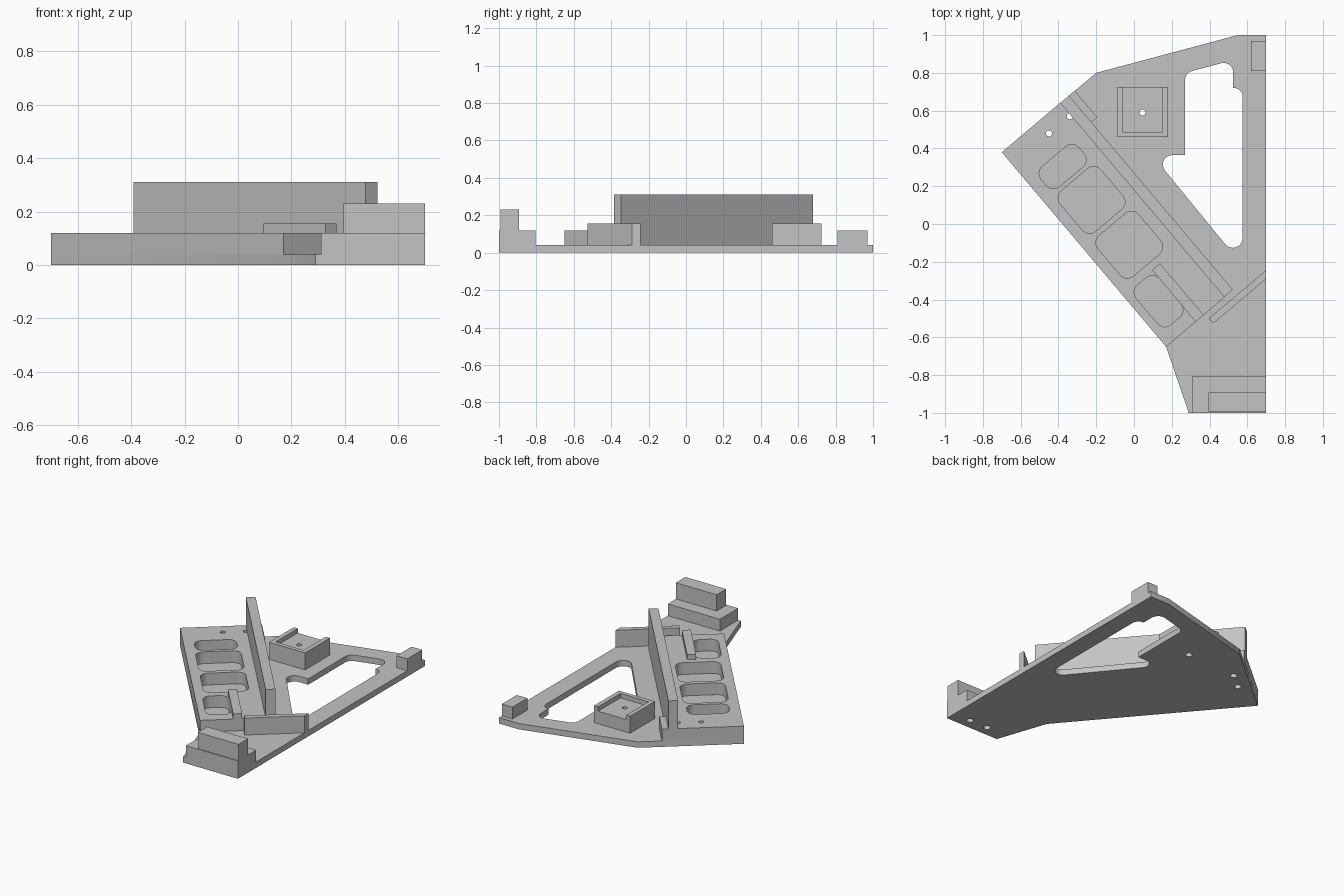
import bpy, bmesh, math
from mathutils import Vector

cube = bpy.data.objects.get("Cube")
if cube:
    bpy.data.objects.remove(cube, do_unlink=True)

grey = bpy.data.materials.new("plain grey")
grey.use_nodes = True
grey.diffuse_color = (0.55, 0.55, 0.55, 1)
grey.node_tree.nodes["Principled BSDF"].inputs["Base Color"].default_value = (0.55, 0.55, 0.55, 1)

BASE, DECK, LEDGE = 0.04, 0.12, 0.155
ORIGIN = Vector((-0.70, 0.38))
END = Vector((0.17, -0.65))
ALONG = (END - ORIGIN).normalized()
ACROSS = Vector((-ALONG.y, ALONG.x))
LENGTH = (END - ORIGIN).length


def slant(u, v):
    """Point in the frame of the slanted deck."""
    return ORIGIN + ALONG * u + ACROSS * v


def prism(name, pts, z0, z1):
    bm = bmesh.new()
    face = bm.faces.new([bm.verts.new((p[0], p[1], z0)) for p in pts])
    top = bmesh.ops.extrude_face_region(bm, geom=[face])
    verts = [g for g in top["geom"] if isinstance(g, bmesh.types.BMVert)]
    bmesh.ops.translate(bm, verts=verts, vec=(0, 0, z1 - z0))
    bmesh.ops.recalc_face_normals(bm, faces=bm.faces)
    mesh = bpy.data.meshes.new(name)
    bm.to_mesh(mesh)
    bm.free()
    mesh.materials.append(grey)
    ob = bpy.data.objects.new(name, mesh)
    bpy.context.collection.objects.link(ob)
    return ob


def box(name, x0, x1, y0, y1, z0, z1):
    return prism(name, [(x0, y0), (x1, y0), (x1, y1), (x0, y1)], z0, z1)


def slant_rect(u0, u1, v0, v1):
    return [slant(u0, v0), slant(u1, v0), slant(u1, v1), slant(u0, v1)]


def slant_box(name, u0, u1, v0, v1, z0, z1):
    return prism(name, slant_rect(u0, u1, v0, v1), z0, z1)


def fillet(pts, radii, steps=8):
    """Round each corner of a polygon by its own radius."""
    out = []
    for i, (p, r) in enumerate(zip(pts, radii)):
        p = Vector(p)
        if r == 0:
            out.append(p)
            continue
        a = (Vector(pts[i - 1]) - p).normalized()
        b = (Vector(pts[(i + 1) % len(pts)]) - p).normalized()
        half = a.angle(b) / 2
        centre = p + (a + b).normalized() * r / math.sin(half)
        start = p + a * r / math.tan(half) - centre
        stop = p + b * r / math.tan(half) - centre
        sweep = math.atan2(start.x * stop.y - start.y * stop.x, start.dot(stop))
        for k in range(steps + 1):
            t = sweep * k / steps
            c, s = math.cos(t), math.sin(t)
            out.append(centre + Vector((start.x * c - start.y * s, start.x * s + start.y * c)))
    return out


def circle(x, y, r, n=24):
    return [(x + r * math.cos(math.tau * k / n), y + r * math.sin(math.tau * k / n)) for k in range(n)]


def cut(ob, pts, z0, z1):
    cutter = prism("cutter", pts, z0, z1)
    cutter.hide_render = True
    mod = ob.modifiers.new("cut", "BOOLEAN")
    mod.operation = "DIFFERENCE"
    mod.solver = "EXACT"
    mod.object = cutter
    bpy.context.view_layer.objects.active = ob
    bpy.ops.object.modifier_apply(modifier=mod.name)
    bpy.data.objects.remove(cutter, do_unlink=True)


# Base plate with the large window
base = prism("base_plate", [ORIGIN, END, (0.29, -1), (0.70, -1), (0.70, 1), (0.55, 1), (-0.20, 0.80)], 0, BASE)
window = [(0.27, 0.365), (0.27, 0.80), (0.525, 0.868), (0.525, 0.72),
          (0.575, 0.72), (0.575, -0.22), (0.097, 0.365)]
cut(base, fillet(window, [0, 0.05, 0.05, 0, 0.045, 0.052, 0.05]), -0.1, 0.1)

# Slanted raised deck with four rounded pockets: centre u, v and half sizes
deck = slant_box("raised_deck", 0, LENGTH, 0, 0.405, BASE, DECK)
for u, v, hu, hv in [(0.266, 0.197, 0.07, 0.13), (0.50, 0.20, 0.14, 0.14),
                     (0.81, 0.20, 0.14, 0.14), (1.138, 0.125, 0.137, 0.08)]:
    cut(deck, fillet(slant_rect(u - hu, u + hu, v - hv, v + hv), [0.05] * 4), 0.02, 0.2)

# Tall fence, its rear stop, the guide strip and the end block
slant_box("tall_fence", 0, LENGTH - 0.004, 0.405, 0.465, BASE, 0.31)
slant_box("rear_stop", 0, 0.185, 0.465, 0.505, BASE, DECK)
slant_box("guide_strip", 0.99, LENGTH, 0.205, 0.26, DECK, LEDGE)


def at_right_edge(u):
    return slant(u, (0.70 - ORIGIN.x - ALONG.x * u) / ACROSS.x)


near, far = 1.38, 1.415
prism("end_block", [slant(near, 0.27), slant(far, 0.27), at_right_edge(far), at_right_edge(near)], BASE, LEDGE)

# Square seat with a pocket open to the back
seat = box("square_seat", -0.09, 0.18, 0.46, 0.725, BASE, LEDGE)
cut(seat, [(-0.06, 0.488), (0.15, 0.488), (0.15, 0.80), (-0.06, 0.80)], 0.125, 0.3)

# Stepped block at the front and corner block at the back
lower = box("front_step_lower", 0.31, 0.70, -1, -0.805, BASE, DECK)
box("front_step_upper", 0.395, 0.70, -0.993, -0.892, DECK, 0.23)
box("corner_block", 0.62, 0.70, 0.81, 0.97, BASE, DECK)

# Screw holes, wider on the underside
for part, x, y in [(seat, 0.045, 0.59), (deck, -0.45, 0.48), (deck, -0.34, 0.57)]:
    cut(part, circle(x, y, 0.016), 0.01, 0.3)
    cut(base, circle(x, y, 0.022), -0.1, 0.1)
for x in (0.43, 0.57):
    cut(base, circle(x, -0.93, 0.022), -0.1, 0.1)
    cut(lower, circle(x, -0.93, 0.022), 0.01, 0.1)

# Smooth the round walls and keep the edges sharp
for ob in bpy.context.collection.objects:
    if ob.type == "MESH" and grey.name in ob.data.materials:
        bpy.ops.object.select_all(action="DESELECT")
        ob.select_set(True)
        bpy.context.view_layer.objects.active = ob
        bpy.ops.object.shade_smooth_by_angle(angle=math.radians(30))
